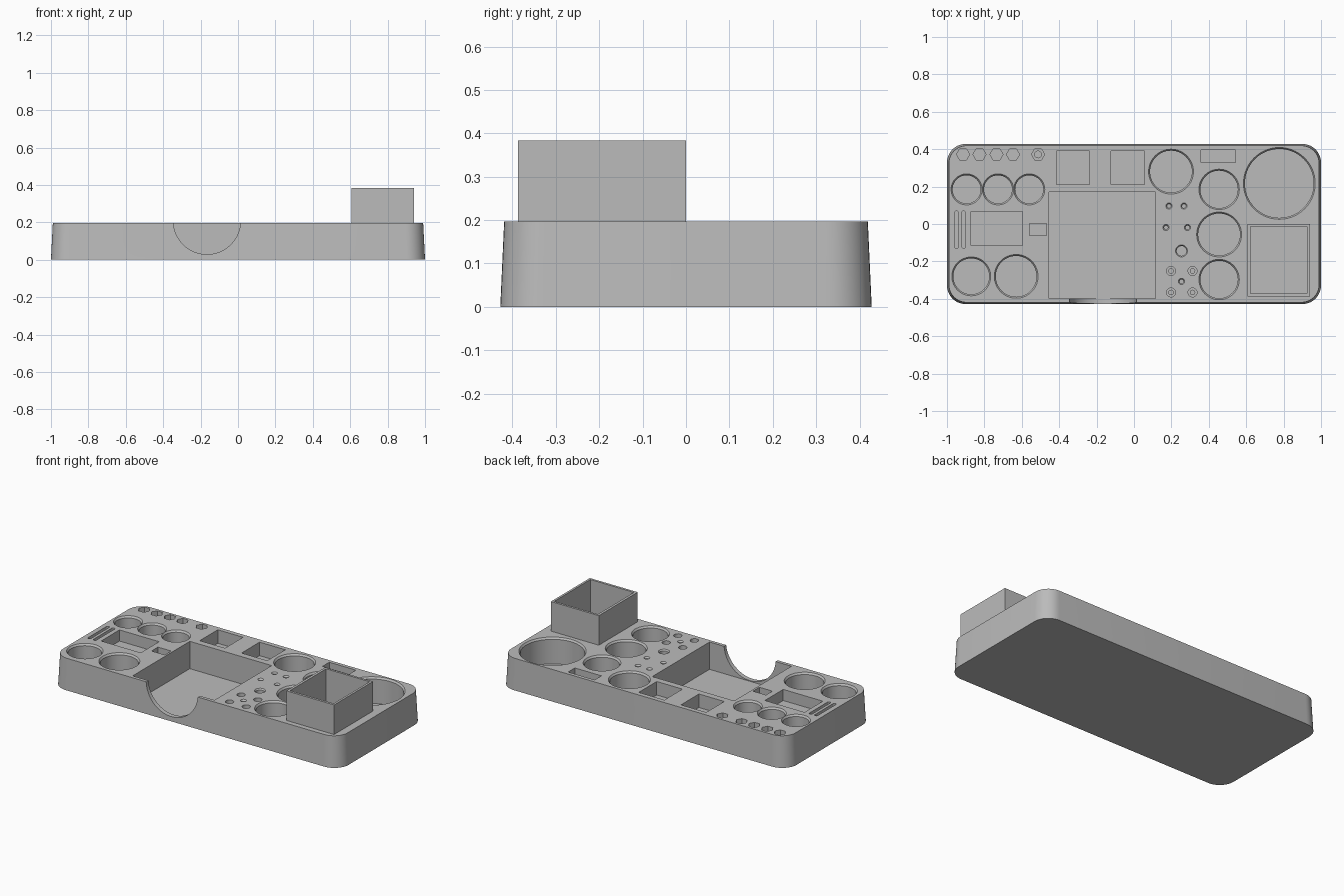
import bpy, bmesh
from math import sin, cos, pi, radians

TOP = 0.197      # height of the tray's upper face
FLOOR = 0.025    # floor of the deepest pockets

if "Cube" in bpy.data.objects:
    bpy.data.objects.remove(bpy.data.objects["Cube"], do_unlink=True)

grey = bpy.data.materials.new("plastic_grey")
grey.use_nodes = True
colour = (0.5, 0.5, 0.5, 1)
grey.diffuse_color = colour
grey.node_tree.nodes["Principled BSDF"].inputs["Base Color"].default_value = colour


def ring(x, y, r, n, z):
    return [(x + r * cos(2 * pi * i / n), y + r * sin(2 * pi * i / n), z) for i in range(n)]


def rounded(cx, cy, hx, hy, r, z, steps=10):
    pts = []
    for k, (sx, sy) in enumerate([(1, 1), (-1, 1), (-1, -1), (1, -1)]):
        for i in range(steps + 1):
            a = pi / 2 * (k + i / steps)
            pts.append((cx + sx * (hx - r) + r * cos(a), cy + sy * (hy - r) + r * sin(a), z))
    return pts


def loft(bm, loops):
    """Closed solid through a stack of outlines."""
    rows = [[bm.verts.new(p) for p in loop] for loop in loops]
    n = len(rows[0])
    for a, b in zip(rows, rows[1:]):
        for i in range(n):
            j = (i + 1) % n
            bm.faces.new((a[i], a[j], b[j], b[i]))
    bm.faces.new(rows[0][::-1])
    bm.faces.new(rows[-1])


def box(bm, x0, x1, y0, y1, z0, z1):
    loft(bm, [[(x0, y0, z), (x1, y0, z), (x1, y1, z), (x0, y1, z)] for z in (z0, z1)])


def cup(bm, x, y, r, depth, n=56, lip=0.008):
    """Round pocket with a chamfered rim."""
    loft(bm, [ring(x, y, r - lip, n, TOP - depth), ring(x, y, r - lip, n, TOP - 1.4 * lip),
              ring(x, y, r, n, TOP), ring(x, y, r, n, TOP + 0.02)])


def plain_hole(bm, x, y, r, depth, n):
    loft(bm, [ring(x, y, r, n, TOP - depth), ring(x, y, r, n, TOP + 0.02)])


def finish(name, bm):
    bmesh.ops.recalc_face_normals(bm, faces=bm.faces)
    mesh = bpy.data.meshes.new(name)
    bm.to_mesh(mesh)
    bm.free()
    mesh.materials.append(grey)
    obj = bpy.data.objects.new(name, mesh)
    bpy.context.collection.objects.link(obj)
    return obj


def activate(obj):
    bpy.ops.object.select_all(action='DESELECT')
    obj.select_set(True)
    bpy.context.view_layer.objects.active = obj


def carve(target, cutter):
    mod = target.modifiers.new("carve", 'BOOLEAN')
    mod.operation = 'DIFFERENCE'
    mod.solver = 'EXACT'
    mod.object = cutter
    activate(target)
    bpy.ops.object.modifier_apply(modifier=mod.name)


# Tray body with rounded corners and slightly drafted sides
bm = bmesh.new()
loft(bm, [rounded(0, 0, 1, 0.428, 0.1, 0), rounded(0, 0, 0.99, 0.419, 0.095, TOP)])
tray = finish("tray_body", bm)

# Square bin standing on the tray
bm = bmesh.new()
box(bm, 0.607, 0.94, -0.387, 0, TOP - 0.001, 0.383)
bin_walls = finish("square_bin", bm)

# Pockets
bm = bmesh.new()
for x in (-0.895, -0.727, -0.56):
    cup(bm, x, 0.185, 0.083, 0.12)
for x, y, r in [(-0.87, -0.28, 0.104), (-0.63, -0.28, 0.117), (0.198, 0.28, 0.12),
                (0.455, 0.185, 0.108), (0.455, -0.056, 0.12), (0.455, -0.297, 0.108)]:
    cup(bm, x, y, r, 0.13)
cup(bm, 0.777, 0.217, 0.192, 0.165)

# Small tool holes
for x, y in [(0.187, 0.096), (0.267, 0.096), (0.171, -0.019), (0.286, -0.019), (0.254, -0.307)]:
    cup(bm, x, y, 0.017, 0.1, 20, 0.007)
cup(bm, 0.254, -0.144, 0.032, 0.1, 28, 0.006)
stepped = [(x, y) for x in (0.198, 0.313) for y in (-0.251, -0.366)]
for x, y in stepped:
    plain_hole(bm, x, y, 0.024, 0.03, 24)

# Hexagonal bit sockets
for x in (-0.914, -0.826, -0.735, -0.647, -0.513):
    plain_hole(bm, x, 0.372, 0.035, 0.06, 6)

# Rectangular pockets
for x0, x1, y0, y1, depth in [(-0.414, -0.238, 0.211, 0.39, 0.085),
                              (-0.123, 0.056, 0.211, 0.39, 0.085),
                              (0.358, 0.543, 0.329, 0.396, 0.06),
                              (-0.872, -0.596, -0.115, 0.067, 0.07),
                              (-0.559, -0.468, -0.061, 0.003, 0.06),
                              (-0.455, 0.115, -0.398, 0.171, TOP - FLOOR)]:
    box(bm, x0, x1, y0, y1, TOP - depth, TOP + 0.02)

# Narrow blade slots
for x in (-0.949, -0.911):
    loft(bm, [rounded(x, -0.03, 0.01, 0.1, 0.0099, z, 4) for z in (TOP - 0.1, TOP + 0.02)])
pockets = finish("pocket_cutter", bm)

# Second pass: finger notch in the front wall and stepped hole bottoms
bm = bmesh.new()
profile = [(-0.166 + 0.18 * cos(2 * pi * i / 64), 0.209 + 0.18 * sin(2 * pi * i / 64)) for i in range(64)]
loft(bm, [[(x, y, z) for x, z in profile] for y in (-0.5, -0.38)])
for x, y in stepped:
    plain_hole(bm, x, y, 0.012, 0.1, 20)
plain_hole(bm, -0.513, 0.372, 0.018, 0.12, 20)
notch = finish("notch_cutter", bm)

# Hollow of the square bin, running down into the tray
bm = bmesh.new()
box(bm, 0.623, 0.926, -0.372, -0.014, FLOOR, 0.5)
hollow = finish("bin_cutter", bm)

for cutter in (pockets, notch, hollow):
    carve(tray, cutter)
carve(bin_walls, hollow)
for cutter in (pockets, notch, hollow):
    bpy.data.objects.remove(cutter, do_unlink=True)

# Smooth round walls, crisp edges
for obj in (tray, bin_walls):
    activate(obj)
    bpy.ops.object.shade_smooth_by_angle(angle=radians(25))
